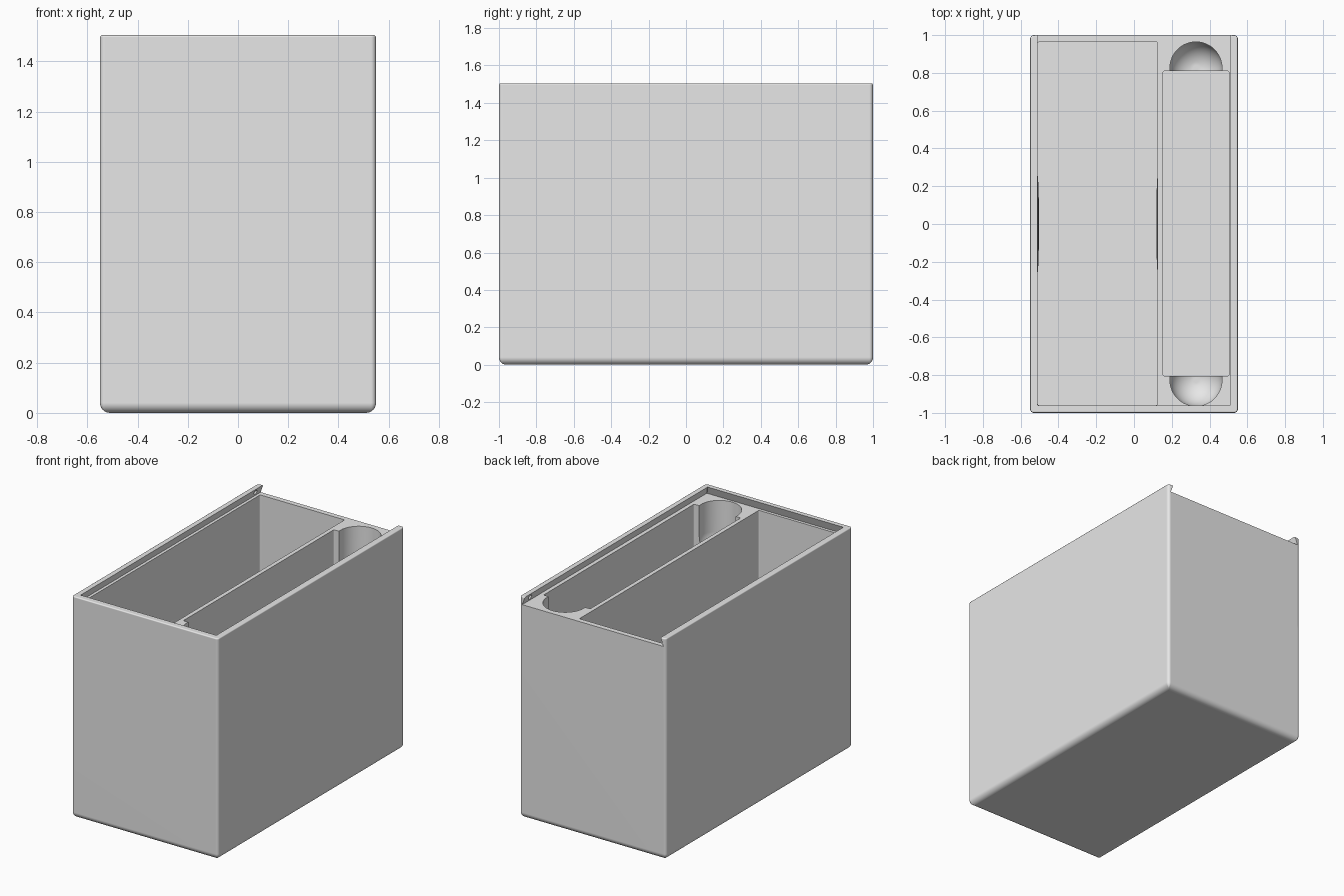
import bpy, bmesh, math
from mathutils import Matrix

cube = bpy.data.objects.get("Cube")
if cube:
    bpy.data.objects.remove(cube, do_unlink=True)

HX, HY, H = 0.55, 1.0, 1.505
FLOOR = 1.45          # ledge the sliding lid rests on

grey = bpy.data.materials.new("plain_grey")
grey.use_nodes = True
grey.diffuse_color = (0.8, 0.8, 0.8, 1)
grey.node_tree.nodes["Principled BSDF"].inputs["Base Color"].default_value = (0.8, 0.8, 0.8, 1)


def make(name, bm):
    bmesh.ops.recalc_face_normals(bm, faces=bm.faces)
    me = bpy.data.meshes.new(name)
    bm.to_mesh(me)
    bm.free()
    me.materials.append(grey)
    ob = bpy.data.objects.new(name, me)
    bpy.context.collection.objects.link(ob)
    return ob


def ring(x0, x1, y0, y1, r, z, steps=4):
    """Rounded rectangle outline at height z."""
    pts = []
    corners = ((x1 - r, y1 - r), (x0 + r, y1 - r), (x0 + r, y0 + r), (x1 - r, y0 + r))
    for q, (cx, cy) in enumerate(corners):
        for i in range(steps + 1):
            a = (q + i / steps) * math.pi / 2
            pts.append((cx + r * math.cos(a), cy + r * math.sin(a), z))
    return pts


def loft(name, rings):
    """Solid through equal-length rings, bottom to top."""
    bm = bmesh.new()
    loops = [[bm.verts.new(p) for p in pts] for pts in rings]
    n = len(loops[0])
    for lo, hi in zip(loops, loops[1:]):
        for i in range(n):
            j = (i + 1) % n
            bm.faces.new((lo[i], lo[j], hi[j], hi[i]))
    bm.faces.new(loops[0])
    bm.faces.new(loops[-1])
    return make(name, bm)


def cut(body, cutter):
    cutter.hide_render = True
    mod = body.modifiers.new("cut", 'BOOLEAN')
    mod.operation = 'DIFFERENCE'
    mod.solver = 'EXACT'
    mod.object = cutter
    bpy.context.view_layer.objects.active = body
    bpy.ops.object.modifier_apply(modifier=mod.name)
    bpy.data.objects.remove(cutter, do_unlink=True)


def ball(name, centre, scale, segs=48):
    bm = bmesh.new()
    bmesh.ops.create_uvsphere(bm, u_segments=segs, v_segments=segs // 2, radius=1,
                              matrix=Matrix.Translation(centre) @ Matrix.Diagonal((*scale, 1)))
    return make(name, bm)


# Outer box: filleted bottom, slightly rounded upright and top edges
levels = []
R = 0.04
for i in range(7):
    a = i / 6 * math.pi / 2
    levels.append((R * (1 - math.sin(a)), R * (1 - math.cos(a))))
levels += [(0, H - 0.008), (0.003, H - 0.003), (0.008, H)]
body = loft("box_body", [ring(-HX + d, HX - d, -HY + d, HY - d, max(0.02 - d, 0.003), z)
                         for d, z in levels])


# Dovetail lid groove, open at the back
def groove(z):
    t = 0.02 * (H - z) / (H - FLOOR)
    return ring(-0.51 - t, 0.51 + t, -0.96 - t, 1.2, 0.002, z, 1)


cut(body, loft("groove_cutter", [groove(FLOOR), groove(1.53)]))

# Large and narrow compartments
for x0, x1, y0, y1 in ((-0.51, 0.125, -0.96, 0.965), (0.153, 0.503, -0.805, 0.81)):
    cut(body, loft("compartment_cutter",
                   [ring(x0, x1, y0, y1, 0.01, z) for z in (0.04, 1.47)]))

# Round-bottomed finger wells at both ends of the narrow compartment
WELL_R, WELL_Z = 0.138, 1.24
for s in (-1, 1):
    prof = [ring(0.328 - r, 0.328 + r, s * 0.826 - r, s * 0.826 + r, r, z, 12)
            for r, z in [(WELL_R * math.sin(a), WELL_Z - WELL_R * math.cos(a))
                         for a in [math.radians(v) for v in range(6, 91, 7)]]
            + [(WELL_R, 1.47)]]
    # drop the repeated quarter points
    prof = [[p for i, p in enumerate(pts) if i % 13 != 12] for pts in prof]
    cut(body, loft("well_cutter", prof))

# Lid detent dimples in the rails
for s in (-1, 1):
    cut(body, ball("dimple_cutter", (s * 0.521, 0.93, 1.478), (0.015, 0.017, 0.017), 16))

# Shallow grip bulges on the long walls of the large compartment
parts = [body]
for name, x in (("outer_grip_bulge", -0.511), ("divider_grip_bulge", 0.126)):
    parts.append(ball(name, (x, 0, 0.7), (0.008, 0.26, 0.26)))

# Crisp flats with smooth rounded edges
for ob in parts:
    bpy.ops.object.select_all(action='DESELECT')
    ob.select_set(True)
    bpy.context.view_layer.objects.active = ob
    bpy.ops.object.shade_smooth_by_angle(angle=math.radians(32))
mod = body.modifiers.new("flat_faces", 'WEIGHTED_NORMAL')
mod.keep_sharp = True
